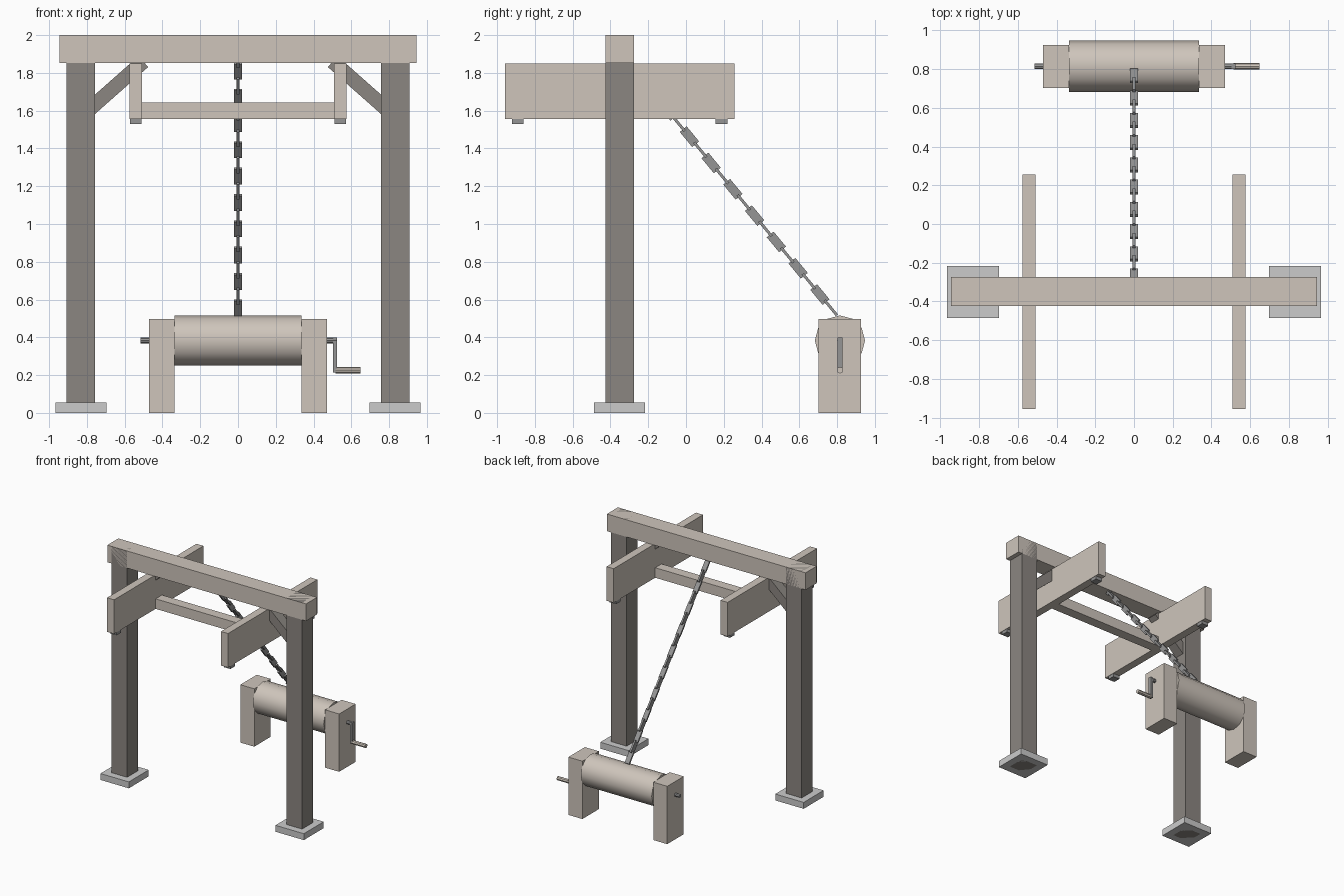
import bpy, math
from mathutils import Vector, Matrix

if "Cube" in bpy.data.objects:
    bpy.data.objects.remove(bpy.data.objects["Cube"])


def mat(name, c):
    m = bpy.data.materials.new(name)
    m.diffuse_color = (*c, 1)
    m.use_nodes = True
    m.node_tree.nodes["Principled BSDF"].inputs["Base Color"].default_value = m.diffuse_color
    return m


LIGHT = mat("light_wood", (0.62, 0.56, 0.50))
DARK = mat("dark_wood", (0.26, 0.24, 0.22))
METAL = mat("metal", (0.30, 0.30, 0.30))
STONE = mat("stone", (0.70, 0.70, 0.69))


def box(name, x, y, z, m):
    """Box from (min, max) ranges."""
    r = (x, y, z)
    bpy.ops.mesh.primitive_cube_add(size=1, location=[(a + b) / 2 for a, b in r])
    o = bpy.context.object
    o.name = name
    o.data.transform(Matrix.Diagonal([b - a for a, b in r] + [1]))
    o.data.materials.append(m)
    return o


def bar(name, p, q, w, t, m):
    """Box running from p to q; w is its width along world X (or in-plane), t the other."""
    p, q = Vector(p), Vector(q)
    d = (q - p).normalized()
    side = Vector((1, 0, 0)) if abs(d.x) < 0.01 else Vector((0, 1, 0))
    up = d.cross(side)
    o = box(name, (-w / 2, w / 2), (-t / 2, t / 2), (-(q - p).length / 2, (q - p).length / 2), m)
    rot = Matrix((side, -up, d)).transposed().to_4x4()
    o.matrix_world = Matrix.Translation((p + q) / 2) @ rot
    return o


def rod(name, x0, x1, y, z, r, n, m):
    """Cylinder along X."""
    bpy.ops.mesh.primitive_cylinder_add(vertices=n, radius=r, depth=x1 - x0,
                                        location=((x0 + x1) / 2, y, z),
                                        rotation=(0, math.pi / 2, 0))
    o = bpy.context.object
    o.name = name
    o.data.materials.append(m)
    bpy.ops.object.shade_smooth_by_angle(angle=math.radians(40))
    return o


def span(s, a, b):
    """Range mirrored to side s."""
    return tuple(sorted((s * a, s * b)))


# gate frame: top beam and low crossbar between the planks
box("top_beam", (-0.945, 0.945), (-0.425, -0.275), (1.853, 2.0), LIGHT)
box("crossbar", (-0.51, 0.51), (-0.393, -0.307), (1.557, 1.643), LIGHT)

for s, side in ((-1, "left"), (1, "right")):
    # post with its base plate and diagonal brace
    box(side + "_post", span(s, 0.757, 0.907), (-0.425, -0.275), (0, 2.0), DARK)
    box(side + "_base", span(s, 0.697, 0.967), (-0.487, -0.217), (0, 0.055), STONE)
    bar(side + "_brace", (s * 0.82, -0.35, 1.578), (s * 0.501, -0.35, 1.86), 0.085, 0.077, DARK)
    # hanging side plank with two small pads underneath
    box(side + "_plank", span(s, 0.508, 0.575), (-0.957, 0.257), (1.557, 1.85), LIGHT)
    for y, end in ((-0.89, "front"), (0.188, "back")):
        box(f"{side}_{end}_pad", span(s, 0.511, 0.572), (y - 0.031, y + 0.031), (1.53, 1.56), METAL)
    # winch stand
    box(side + "_winch_stand", span(s, 0.337, 0.47), (0.702, 0.926), (0, 0.497), LIGHT)

# winch drum, axle and crank
AY, AZ = 0.815, 0.383
rod("winch_drum", -0.337, 0.337, AY, AZ, 0.133, 12, LIGHT)
rod("winch_axle", -0.515, 0.525, AY, AZ, 0.015, 8, METAL)
box("crank_arm", (0.503, 0.525), (AY - 0.014, AY + 0.014), (0.215, 0.398), METAL)
rod("crank_handle", 0.515, 0.648, AY, 0.226, 0.017, 8, LIGHT)

# chain of crossed flat links from the beam down to the drum
first, last, n = Vector((0, -0.327, 1.88)), Vector((0, 0.766, 0.557)), 20
step = (last - first) / (n - 1)
half = step.normalized() * 0.0515
for i in range(n):
    c = first + step * i
    w, t = (0.042, 0.015) if i % 2 else (0.015, 0.047)
    bar(f"chain_link_{i + 1}", c - half, c + half, w, t, METAL)
